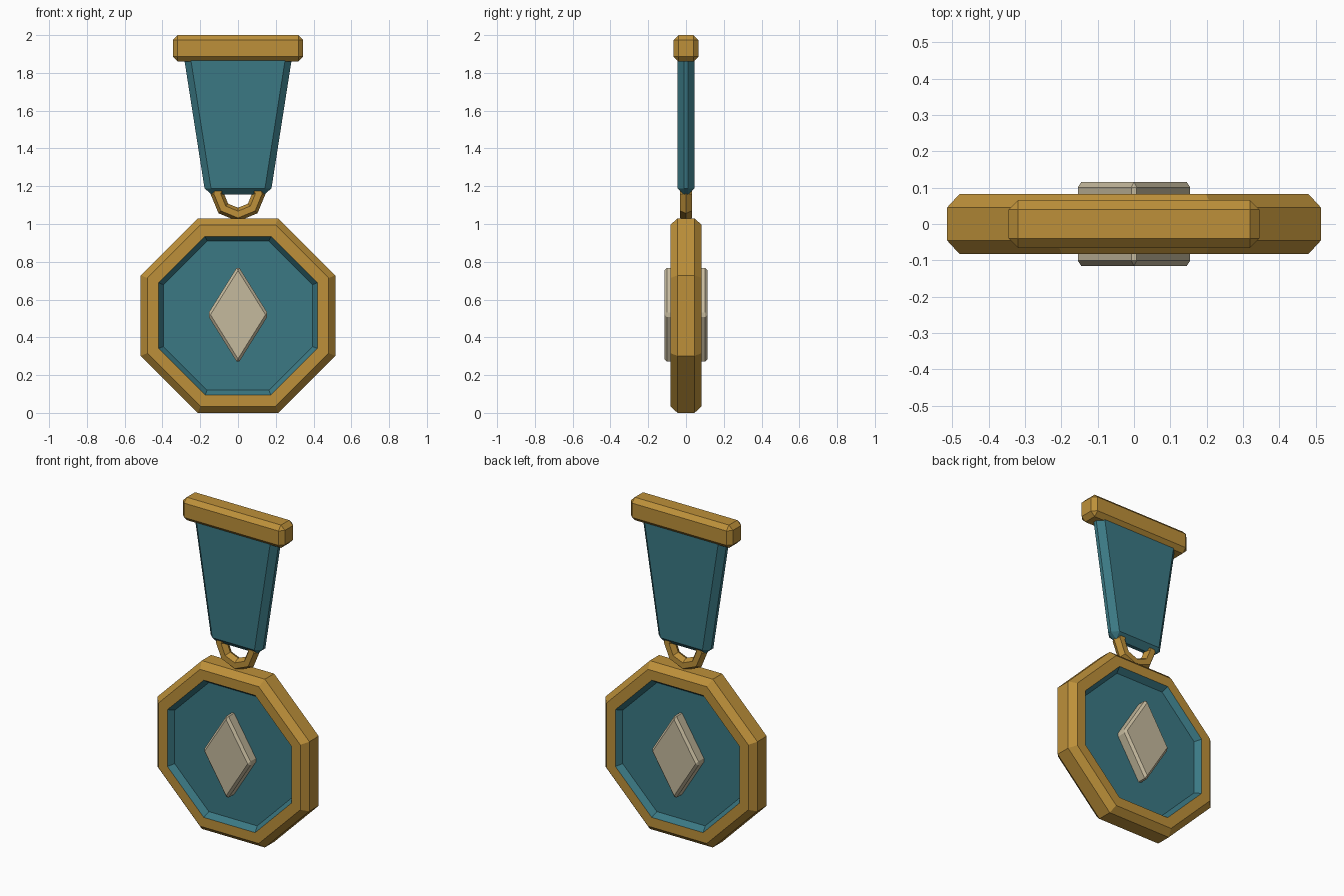
import bpy, bmesh, math
from mathutils import Matrix

cube = bpy.data.objects.get("Cube")
if cube:
    bpy.data.objects.remove(cube, do_unlink=True)


def material(name, rgb):
    mat = bpy.data.materials.new(name)
    mat.use_nodes = True
    color = (*rgb, 1.0)
    mat.diffuse_color = color
    mat.node_tree.nodes["Principled BSDF"].inputs["Base Color"].default_value = color
    return mat


gold = material("gold", (0.51, 0.28, 0.042))
teal = material("teal enamel", (0.043, 0.19, 0.23))
ivory = material("ivory", (0.56, 0.49, 0.34))


def loft(name, rings, mats, strip_material=lambda i: 0, bevel=0.0):
    """Join equal-sized (x, y, z) loops from front to back and cap both ends."""
    bm = bmesh.new()
    loops = [[bm.verts.new(p) for p in ring] for ring in rings]
    n = len(loops[0])
    for i, (a, b) in enumerate(zip(loops, loops[1:])):
        for k in range(n):
            face = bm.faces.new((a[k], a[(k + 1) % n], b[(k + 1) % n], b[k]))
            face.material_index = strip_material(i)
    for loop in (loops[0], loops[-1]):
        bm.faces.new(loop).material_index = strip_material(0)
    bmesh.ops.recalc_face_normals(bm, faces=bm.faces)
    if bevel:
        bmesh.ops.bevel(bm, geom=bm.edges[:], offset=bevel, segments=1,
                        profile=0.5, affect='EDGES')
    mesh = bpy.data.meshes.new(name)
    bm.to_mesh(mesh)
    bm.free()
    for mat in mats:
        mesh.materials.append(mat)
    obj = bpy.data.objects.new(name, mesh)
    bpy.context.collection.objects.link(obj)
    return obj


def slab(name, outline, depth, mat, bevel):
    """Chamfered plate from an (x, z) outline, centred on y = 0."""
    rings = [[(x, y, z) for x, z in outline] for y in (-depth, depth)]
    return loft(name, rings, [mat], bevel=bevel)


def octagon(apothem, y, cz):
    r = apothem / math.cos(math.pi / 8)
    angles = [math.pi / 8 + k * math.pi / 4 for k in range(8)]
    return [(r * math.cos(a), y, cz + r * math.sin(a)) for a in angles]


# Octagonal medal: recessed enamel floor and walls inside a chamfered gold rim
center = 0.515
half = [(0.395, 0.048), (0.42, 0.083), (0.48, 0.083), (0.515, 0.045)]
profile = [(a, -y) for a, y in half] + half[::-1]
last = len(profile) - 2
loft("medal", [octagon(a, y, center) for a, y in profile], [gold, teal],
     lambda i: 1 if i in (0, last) else 0)

# Diamond emblem standing proud on both faces
w, h, cz = 0.162, 0.26, 0.52
slab("diamond_emblem", [(w, cz), (0, cz + h), (-w, cz), (0, cz - h)],
     0.115, ivory, 0.014)

# Tapered ribbon
slab("ribbon", [(-0.292, 1.92), (-0.172, 1.155), (0.172, 1.155), (0.292, 1.92)],
     0.045, teal, 0.034)

# Top bar
slab("top_bar", [(-0.345, 1.86), (0.345, 1.86), (0.345, 2.0), (-0.345, 2.0)],
     0.066, gold, 0.026)

# Hanging ring linking medal and ribbon
bpy.ops.mesh.primitive_torus_add(major_segments=8, minor_segments=6,
                                 major_radius=0.11, minor_radius=0.036)
ring = bpy.context.object
ring.name = "hanging_ring"
ring.data.transform(Matrix.Translation((0, 0, 1.16)) @ Matrix.Rotation(math.pi / 2, 4, 'X'))
ring.data.materials.append(gold)
for poly in ring.data.polygons:
    poly.use_smooth = False
